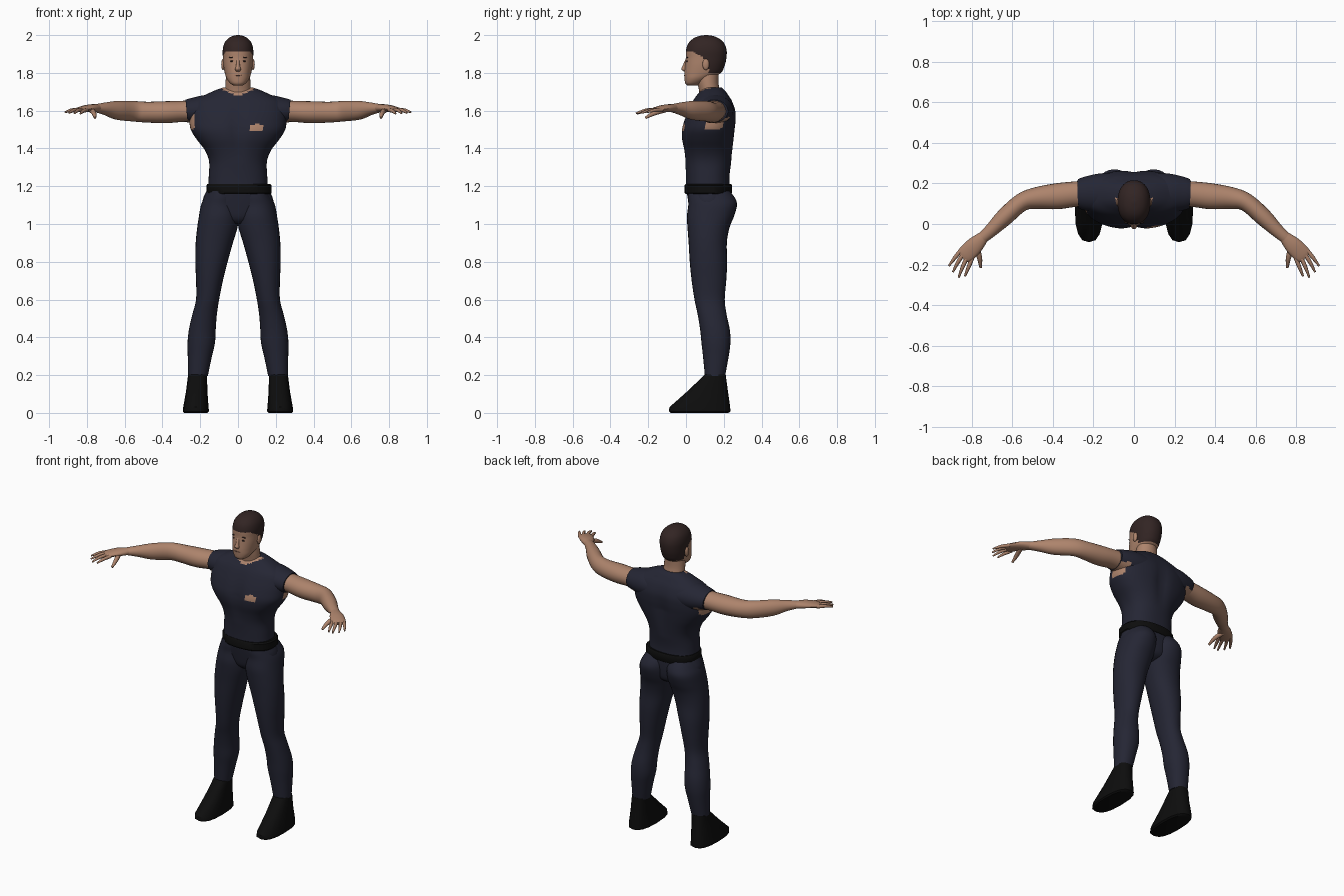
import bpy, bmesh, math
from mathutils import Vector

if "Cube" in bpy.data.objects:
    bpy.data.objects.remove(bpy.data.objects["Cube"], do_unlink=True)


def material(name, rgb):
    mat = bpy.data.materials.new(name)
    mat.use_nodes = True
    mat.diffuse_color = (*rgb, 1)
    mat.node_tree.nodes["Principled BSDF"].inputs["Base Color"].default_value = (*rgb, 1)
    return mat


SKIN = material("skin", (.42, .23, .15))
CLOTH = material("navy cloth", (.018, .019, .034))
BLACK = material("black leather", (.004, .004, .004))
HAIR = material("dark brown hair", (.032, .018, .017))
LIP = material("lip", (.22, .10, .07))


def finish(bm, name, mats, rule=None, angle=50):
    """Turn a bmesh into a smooth object; rule picks a material slot per face."""
    bmesh.ops.recalc_face_normals(bm, faces=bm.faces)
    if rule:
        for face in bm.faces:
            face.material_index = int(rule(face.calc_center_median()))
    mesh = bpy.data.meshes.new(name)
    bm.to_mesh(mesh)
    bm.free()
    for mat in mats:
        mesh.materials.append(mat)
    obj = bpy.data.objects.new(name, mesh)
    bpy.context.collection.objects.link(obj)
    bpy.ops.object.select_all(action="DESELECT")
    obj.select_set(True)
    bpy.context.view_layer.objects.active = obj
    bpy.ops.object.shade_smooth_by_angle(angle=math.radians(angle))
    return obj


def spline(rows, steps):
    """Catmull-Rom interpolation of whole rows of numbers."""
    out = []
    for i in range(len(rows) - 1):
        a, b, c, d = (rows[min(max(j, 0), len(rows) - 1)] for j in range(i - 1, i + 3))
        for k in range(steps):
            t = k / steps
            out.append([q + t / 2 * (r - p + t * (2 * p - 5 * q + 4 * r - s + t * (3 * (q - r) + s - p)))
                        for p, q, r, s in zip(a, b, c, d)])
    return out + [list(rows[-1])]


def loft(name, rows, mats, n=24, steps=4, power=2, along=False, side=1,
         rule=None, shape=None, angle=50):
    """Skin rings (x, y, z, radius u, radius v); level rings, or rings across the path."""
    rows = spline(rows, steps) if steps > 1 else rows
    centres = [Vector(r[:3]) for r in rows]
    bm = bmesh.new()
    rings = []
    for i, row in enumerate(rows):
        u, v = Vector((1, 0, 0)), Vector((0, 1, 0))
        if along:
            t = centres[min(i + 1, len(rows) - 1)] - centres[max(i - 1, 0)]
            u = t.cross(Vector((0, 0, 1))).normalized()
            v = u.cross(t).normalized()
        ring = []
        for k in range(n):
            c, s = (math.copysign(abs(f) ** (2 / power), f)
                    for f in (math.cos(math.tau * k / n), math.sin(math.tau * k / n)))
            p = centres[i] + u * row[3] * c + v * row[4] * s
            if shape:
                p = shape(p)
            ring.append(bm.verts.new((p.x * side, p.y, p.z)))
        rings.append(ring)
    for a, b in zip(rings, rings[1:]):
        for k in range(n):
            bm.faces.new((a[k], a[k - 1], b[k - 1], b[k]))
    bm.faces.new(rings[0])
    bm.faces.new(rings[-1])
    return finish(bm, name, mats, rule, angle)


def box(rows):
    """(z, x0, x1, y0, y1) extents to ring rows."""
    return [((a + b) / 2, (c + d) / 2, z, (b - a) / 2, (d - c) / 2) for z, a, b, c, d in rows]


def sym(rows):
    """(z, half width, front, back) to ring rows."""
    return box([(z, -w, w, f, b) for z, w, f, b in rows])


def blob(name, centre, size, mat):
    bm = bmesh.new()
    bmesh.ops.create_uvsphere(bm, u_segments=14, v_segments=8, radius=1)
    for v in bm.verts:
        v.co = Vector(a * s + c for a, s, c in zip(v.co, size, centre))
    return finish(bm, name, [mat])


# Shirt: sternum and spine grooves, open neck, chest hole and torn armpits
def grooves(p):
    fade = max(0, 1 - abs(p.z - 1.5) / .18)
    p.y = .12 + (p.y - .12) * (1 - .12 * fade * math.exp(-(p.x / .035) ** 2))
    return p


def torso_skin(c):
    hole = c.y < .1 and ((c.x - .1) / .036) ** 2 + ((c.z - 1.51) / .022) ** 2 < 1
    neck = c.y < .13 and c.z > 1.675 + abs(c.x) * .45
    pit = abs(c.x) > .232 and 1.5 < c.z < 1.58 and c.y > (.04 if c.x < 0 else .1)
    return hole or neck or pit


loft("shirt", sym([
    (1.17, .16, .0, .232), (1.25, .155, .0, .23), (1.33, .153, -.004, .24),
    (1.39, .175, -.012, .248), (1.45, .22, -.024, .255), (1.5, .25, -.024, .26),
    (1.55, .257, -.01, .265), (1.6, .255, .01, .263), (1.65, .235, .035, .245),
    (1.685, .17, .06, .222), (1.708, .12, .08, .205), (1.722, .08, .1, .19)]),
    [CLOTH, SKIN], n=64, steps=6, power=2.35, shape=grooves, rule=torso_skin)

# Hips and belt
loft("hips", sym([(1.0, .03, .06, .16), (1.03, .11, .03, .22), (1.1, .188, .015, .235),
                  (1.18, .165, .002, .235)]), [CLOTH], n=32, power=2.2)
loft("belt", box([(1.158, -.162, .172, -.002, .238), (1.165, -.167, .178, -.008, .243),
                  (1.205, -.167, .178, -.008, .243), (1.213, -.162, .17, -.002, .238)]),
     [BLACK], n=32, steps=1, power=2.3, angle=40)

# Neck and head
loft("neck", sym([(1.65, .07, .07, .185), (1.7, .068, .07, .18), (1.75, .066, .06, .172),
                  (1.82, .06, .05, .175)]), [SKIN])


def is_hair(c):
    line = 1.915 - .6 * max(0, c.y - .03) if c.y < .118 else 1.8
    return c.z > line


loft("head", sym([
    (1.732, .022, .008, .06), (1.745, .042, -.004, .085), (1.77, .06, -.008, .13),
    (1.8, .07, -.009, .185), (1.84, .077, -.005, .205), (1.88, .08, -.001, .214),
    (1.92, .081, 0, .215), (1.955, .073, .012, .203), (1.98, .055, .036, .178),
    (1.994, .032, .065, .148), (2.0, .008, .1, .115)]),
    [SKIN, HAIR], n=48, steps=6, power=2.2, rule=is_hair)
loft("nose", [(0, .004, 1.872, .008, .006), (0, -.006, 1.84, .01, .011),
              (0, -.011, 1.82, .015, .014), (0, -.003, 1.807, .011, .007)], [SKIN], n=12)
blob("mouth", (0, -.006, 1.787), (.021, .005, .003), LIP)

# Boot outline, wide sole with a long sloping toe
boot = box([(0, .162, .284, -.08, .225), (.008, .153, .292, -.09, .235),
            (.03, .156, .29, -.088, .234), (.115, .162, .275, .008, .222),
            (.203, .164, .264, .1, .21)])

# Trouser leg extents
leg = box([
    (.195, .16, .265, .1, .207), (.3, .138, .266, .09, .226), (.37, .122, .267, .082, .235),
    (.44, .118, .26, .075, .232), (.52, .112, .242, .062, .215), (.6, .1, .222, .045, .205),
    (.7, .08, .222, .03, .213), (.8, .055, .226, .02, .218), (.9, .027, .224, .014, .216),
    (.98, .003, .216, .008, .23), (1.04, -.005, .207, .005, .254),
    (1.1, -.003, .196, .012, .27), (1.14, 0, .178, .01, .258), (1.175, .01, .16, .012, .23)])

# Arm reaching out, bending forward at the elbow
arm = [(.16, .15, 1.6, .07, .065), (.28, .148, 1.597, .063, .056), (.38, .137, 1.592, .064, .058),
       (.48, .128, 1.592, .054, .055), (.555, .107, 1.597, .045, .054),
       (.64, .033, 1.602, .043, .05), (.7, -.026, 1.61, .034, .034), (.75, -.07, 1.613, .028, .022)]
palm = [(.74, -.06, 1.613, .027, .022), (.785, -.105, 1.613, .042, .02),
        (.83, -.15, 1.607, .043, .014), (.846, -.166, 1.604, .032, .009)]
fingers = {
    "index": ((.8, -.17, 1.604), (.818, -.216, 1.598), (.835, -.258, 1.584)),
    "middle": ((.822, -.158, 1.606), (.846, -.212, 1.602), (.866, -.264, 1.586)),
    "ring": ((.84, -.143, 1.606), (.87, -.19, 1.602), (.894, -.237, 1.588)),
    "little": ((.852, -.127, 1.604), (.884, -.166, 1.602), (.914, -.207, 1.592)),
    "thumb": ((.78, -.11, 1.605), (.763, -.165, 1.588), (.757, -.215, 1.562)),
}
sleeve = [(.08, .155, 1.6, .1, .08), (.17, .152, 1.6, .097, .083), (.24, .15, 1.6, .084, .068),
          (.274, .149, 1.598, .073, .06)]

for tag, s in (("left", 1), ("right", -1)):
    loft(tag + "_boot", boot, [BLACK], n=16, steps=1, power=2.5, side=s, angle=40)
    loft(tag + "_trouser_leg", leg, [CLOTH], n=28, power=2.15, side=s)
    loft(tag + "_sleeve", sleeve, [CLOTH, SKIN], n=40, along=True, side=s,
         rule=lambda c: abs(c.x) > .215 and c.z < 1.565 and c.y > .1)
    loft(tag + "_arm", arm, [SKIN], along=True, side=s)
    loft(tag + "_palm", palm, [SKIN], n=16, along=True, side=s)
    for finger, path in fingers.items():
        thick = .013 if finger == "thumb" else .0095
        rows = [(*p, thick * f, thick * f) for p, f in zip(path, (1.15, 1, .5))]
        loft(f"{tag}_{finger}_finger", rows, [SKIN], n=10, along=True, side=s)
    # Ear, eye and brow
    blob(tag + "_ear", (.079 * s, .105, 1.845), (.01, .018, .03), SKIN)
    blob(tag + "_eye", (.031 * s, .006, 1.862), (.012, .005, .004), HAIR)
    blob(tag + "_brow", (.033 * s, .008, 1.882), (.017, .005, .003), HAIR)
